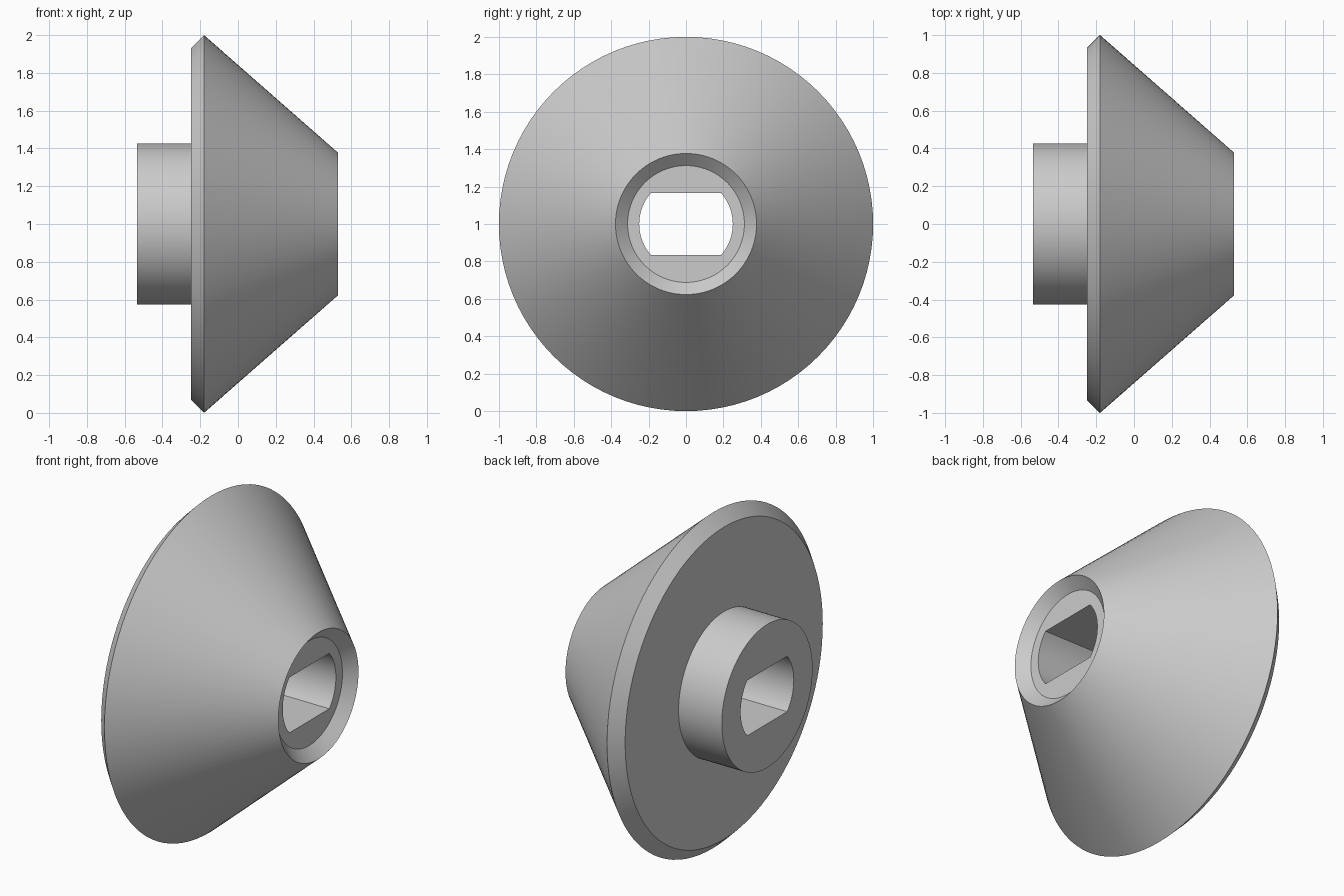
import bpy, bmesh
from math import sin, cos, radians, tau

cube = bpy.data.objects.get("Cube")
if cube:
    bpy.data.objects.remove(cube, do_unlink=True)

SEGMENTS = 96
SLOT_RADIUS = 0.25
SLOT_HALF = 0.165
CENTRE_Z = 1.0

# One plain grey material
grey = bpy.data.materials.new("light grey")
grey.use_nodes = True
grey.diffuse_color = (0.6, 0.6, 0.6, 1)
grey.node_tree.nodes["Principled BSDF"].inputs["Base Color"].default_value = (0.6, 0.6, 0.6, 1)


def ring(bm, x, radius, flat=None):
    """Ring of vertices round the x axis, optionally flattened above and below."""
    verts = []
    for i in range(SEGMENTS):
        a = tau * i / SEGMENTS
        y, z = radius * cos(a), radius * sin(a)
        if flat:
            z = max(-flat, min(flat, z))
        verts.append(bm.verts.new((x, y, z + CENTRE_Z)))
    return verts


# Closed profile: hub end, hub, back face, rim bevel, cone, countersink
profile = [(-0.535, 0.427), (-0.25, 0.427), (-0.25, 0.93), (-0.18, 1.0),
           (0.53, 0.377), (0.47, 0.312)]

bm = bmesh.new()
rings = [ring(bm, -0.535, SLOT_RADIUS, SLOT_HALF)]
rings += [ring(bm, x, r) for x, r in profile]
rings.append(ring(bm, 0.47, SLOT_RADIUS, SLOT_HALF))

# Bridge every ring to the next; the last pair forms the slot walls
for a, b in zip(rings, rings[1:] + rings[:1]):
    for i in range(SEGMENTS):
        j = (i + 1) % SEGMENTS
        bm.faces.new((a[i], a[j], b[j], b[i]))
bmesh.ops.recalc_face_normals(bm, faces=bm.faces)

mesh = bpy.data.meshes.new("cone_knob")
bm.to_mesh(mesh)
bm.free()
mesh.materials.append(grey)
knob = bpy.data.objects.new("cone_knob", mesh)
bpy.context.collection.objects.link(knob)

# Smooth round surfaces, crisp edges
bpy.ops.object.select_all(action='DESELECT')
knob.select_set(True)
bpy.context.view_layer.objects.active = knob
bpy.ops.object.shade_smooth_by_angle(angle=radians(25))
